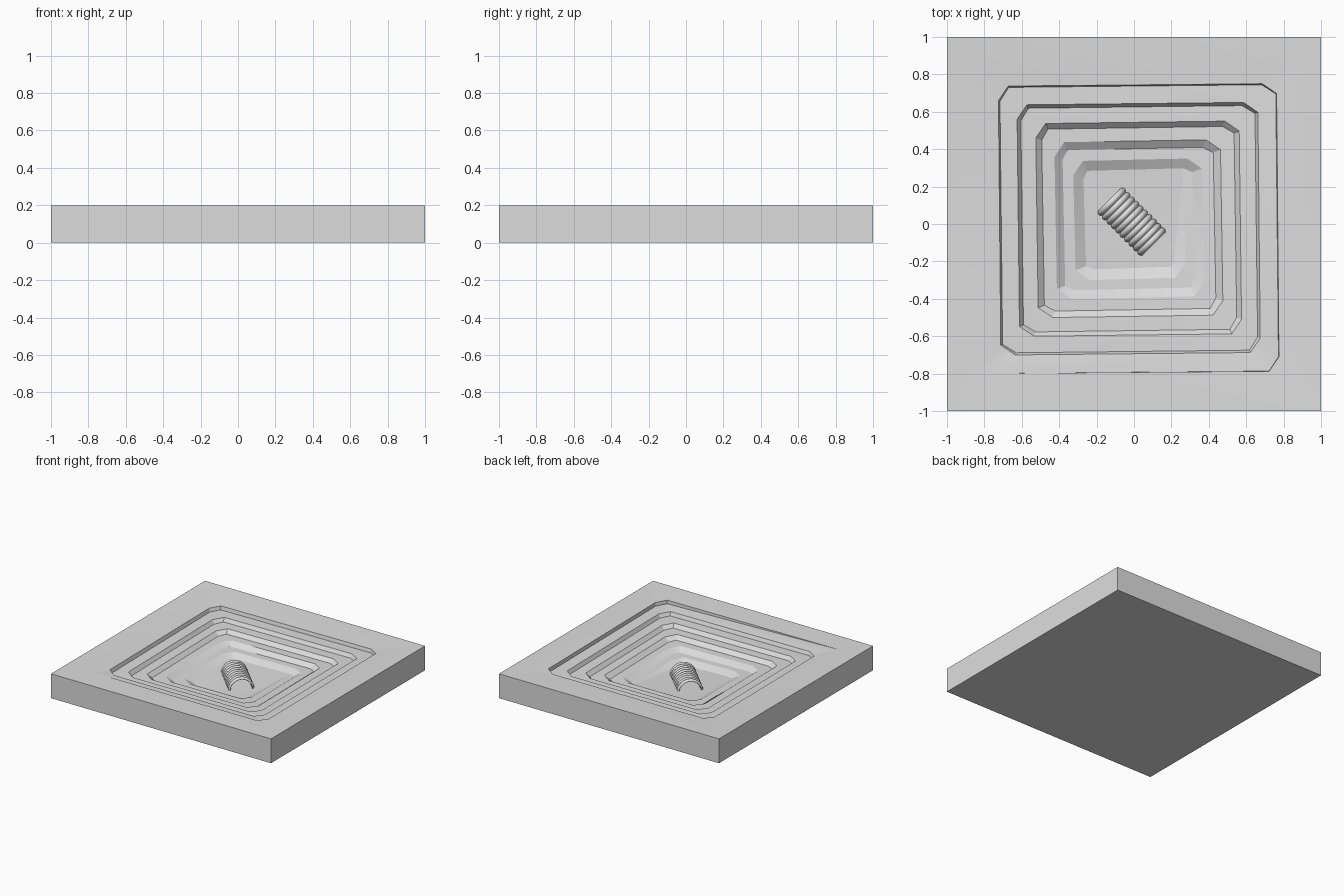
import bpy, bmesh, math
from mathutils import Vector

cube = bpy.data.objects.get("Cube")
if cube:
    bpy.data.objects.remove(cube, do_unlink=True)

GREY = (0.73, 0.73, 0.73, 1)
grey = bpy.data.materials.new("light_grey")
grey.use_nodes = True
grey.diffuse_color = GREY
grey.node_tree.nodes["Principled BSDF"].inputs["Base Color"].default_value = GREY


def finish(bm, name, angle):
    bmesh.ops.recalc_face_normals(bm, faces=bm.faces[:])
    mesh = bpy.data.meshes.new(name)
    bm.to_mesh(mesh)
    bm.free()
    mesh.materials.append(grey)
    obj = bpy.data.objects.new(name, mesh)
    bpy.context.collection.objects.link(obj)
    bpy.ops.object.select_all(action="DESELECT")
    obj.select_set(True)
    bpy.context.view_layer.objects.active = obj
    bpy.ops.object.shade_smooth_by_angle(angle=math.radians(angle))
    return obj


# Spiral pit: eight path points per turn, winding inward and steadily down
TOP = 0.2
DROP = 0.029
LAST = 42
SIGNS = [(-1, -1), (1, -1), (1, -1), (1, 1), (1, 1), (-1, 1), (-1, 1), (-1, -1)]


def path_point(j, inset, drop):
    major = 0.8 - 0.0125 * j - inset
    minor = 0.84 if j == 0 else 0.735 - 0.0125 * j - 0.41 * inset
    sx, sy = SIGNS[j % 8]
    x, y = (minor, major) if j % 4 < 2 else (major, minor)
    return Vector((sx * x, sy * y, TOP - DROP * j / 8 - drop))


bm = bmesh.new()


def face(*verts):
    bm.faces.new(list(dict.fromkeys(verts)))


rim = [bm.verts.new(path_point(j, 0, 0)) for j in range(LAST + 1)]
toe = [rim[0]]
for j in range(1, LAST + 1):
    toe.append(bm.verts.new(path_point(j, 0.00144 * j, DROP)))
# The last wall runs out at the foot of the turn above it
end = toe[LAST - 6]
rim.append(end)
toe.append(end)

# Sloped walls and the benches between them
for j in range(LAST + 1):
    face(rim[j], rim[j + 1], toe[j + 1], toe[j])
for j in range(LAST - 7):
    face(toe[j], toe[j + 1], rim[j + 9], rim[j + 8])

# Pit floor
centre = bm.verts.new((0, 0, 0.028))
border = toe[LAST - 6:LAST + 1]
for a, b in zip(border, border[1:] + border[:1]):
    face(a, b, centre)

# Slab sides, underside and ground sloping gently to the first turn
corners = [(-1, -1), (1, -1), (1, 1), (-1, 1)]
low = [bm.verts.new((x, y, 0)) for x, y in corners]
high = [bm.verts.new((x, y, TOP)) for x, y in corners]
face(*low)
for i in range(4):
    k = (i + 1) % 4
    face(low[i], low[k], high[k], high[i])
outline = []
for loop in (high, rim[:9]):
    for a, b in zip(loop, loop[1:] + loop[:1]):
        outline.append(bm.edges.get((a, b)) or bm.edges.new((a, b)))
bmesh.ops.triangle_fill(bm, use_beauty=True, edges=outline, normal=(0, 0, 1))
finish(bm, "ground_slab_with_pit", 20)

# Corrugated half-round tunnel on the pit floor
RIBS, STEPS, ARC = 10, 6, 24
LENGTH = 0.333
axis = Vector((1, -1, 0)).normalized()
side = Vector((1, 1, 0)).normalized()
up = Vector((0, 0, 1))
middle = Vector((-0.0125, 0.0125, 0.022))
angles = [math.pi * k / ARC for k in range(ARC + 1)]
bm = bmesh.new()
rows = []
for i in range(RIBS * STEPS + 1):
    radius = 0.084 + 0.012 * math.sin(math.pi * (i % STEPS) / STEPS)
    along = middle + axis * LENGTH * (i / (RIBS * STEPS) - 0.5)
    rows.append([bm.verts.new(along + radius * (side * math.cos(a) + up * math.sin(a)))
                 for a in angles])
for r, s in zip(rows, rows[1:]):
    for k in range(ARC):
        bm.faces.new((r[k], r[k + 1], s[k + 1], s[k]))
tunnel = finish(bm, "corrugated_tunnel", 40)
shell = tunnel.modifiers.new("shell", "SOLIDIFY")
shell.thickness = 0.006
shell.offset = 0
